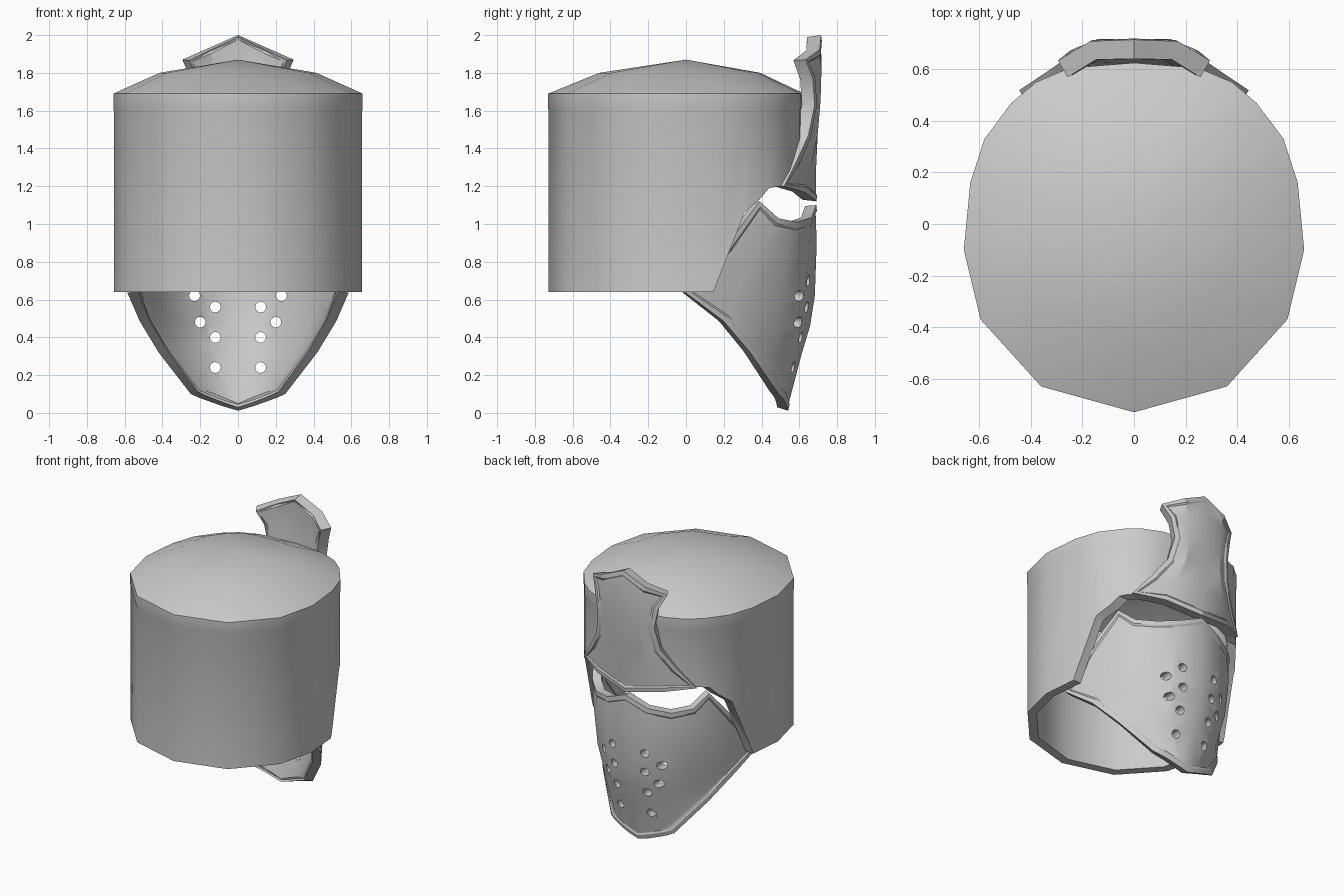
import bpy, bmesh, math
from mathutils import Matrix

if "Cube" in bpy.data.objects:
    bpy.data.objects.remove(bpy.data.objects["Cube"])


def make_object(name, bm):
    mesh = bpy.data.meshes.new(name)
    bm.to_mesh(mesh)
    bm.free()
    ob = bpy.data.objects.new(name, mesh)
    bpy.context.collection.objects.link(ob)
    return ob


def activate(ob):
    bpy.ops.object.select_all(action='DESELECT')
    ob.select_set(True)
    bpy.context.view_layer.objects.active = ob


def thicken(ob, t, even):
    activate(ob)
    m = ob.modifiers.new("thickness", 'SOLIDIFY')
    m.thickness, m.offset, m.use_even_offset = t, -1, even
    bpy.ops.object.modifier_apply(modifier=m.name)


def cut(ob, cutter):
    activate(ob)
    m = ob.modifiers.new("cut", 'BOOLEAN')
    m.operation, m.object, m.solver = 'DIFFERENCE', cutter, 'EXACT'
    m.use_self = True
    bpy.ops.object.modifier_apply(modifier=m.name)
    bpy.data.objects.remove(cutter)


def smooth(ob, deg):
    activate(ob)
    bpy.ops.object.shade_smooth_by_angle(angle=math.radians(deg))


def mirrored_plate(name, rows, thickness):
    """Plate from half rows (centre to edge), with a raised border, facing +y."""
    bm = bmesh.new()
    grid = []
    for row in rows:
        full = [(-x, y, z) for x, y, z in reversed(row[1:])] + list(row)
        grid.append([bm.verts.new(p) for p in full])
    for a, b in zip(grid, grid[1:]):
        for i in range(len(a) - 1):
            # wind each face so that its normal points to +y
            f = bm.faces.new((a[i], b[i], b[i + 1], a[i + 1]))
            f.normal_update()
            if f.normal.y < 0:
                f.normal_flip()
    bm.normal_update()
    faces = bm.faces[:]
    for width, depth in ((.03, 0), (.012, -.008)):
        bmesh.ops.inset_region(bm, faces=faces, thickness=width, depth=depth,
                               use_boundary=True, use_even_offset=False)
        bm.normal_update()
    ob = make_object(name, bm)
    thicken(ob, thickness, False)
    return ob


# Helmet shell: faceted wall, small lip and shallow dome
half = [(0, -.73), (.36, -.63), (.595, -.37), (.66, -.10), (.635, .16),
        (.58, .33), (.475, .47), (.38, .55), (.25, .605), (0, .625)]
outline = half + [(-x, y) for x, y in half[-2:0:-1]]
bm = bmesh.new()
rings = []
for z, s in [(.64, .996), (1.60, .996), (1.61, 1), (1.69, 1), (1.80, .63)]:
    rings.append([bm.verts.new((x * s, y * s, z)) for x, y in outline])
n = len(outline)
for a, b in zip(rings, rings[1:]):
    for i in range(n):
        j = (i + 1) % n
        bm.faces.new((a[i], a[j], b[j], b[i]))
apex = bm.verts.new((0, 0, 1.87))
for i in range(n):
    bm.faces.new((rings[-1][i], rings[-1][(i + 1) % n], apex))
shell = make_object("helmet_shell", bm)
thicken(shell, 0.06, True)

# Face opening cut through the shell
profile = [(.09, .5), (.145, .64), (.31, 1.06), (.39, 1.13), (.44, 1.19),
           (.55, 1.21), (1, 1.21), (1, .5)]
bm = bmesh.new()
face = bm.faces.new([bm.verts.new((-1, y, z)) for y, z in profile])
ext = bmesh.ops.extrude_face_region(bm, geom=[face])
bmesh.ops.translate(bm, vec=(2, 0, 0),
                    verts=[v for v in ext['geom'] if isinstance(v, bmesh.types.BMVert)])
bmesh.ops.recalc_face_normals(bm, faces=bm.faces[:])
cut(shell, make_object("opening_cutter", bm))
smooth(shell, 35)

# Brow plate: (centre z, edge z, half width, centre y)
brow = [(2.0, 1.87, .295, .715), (1.88, 1.77, .25, .725), (1.68, 1.63, .225, .72),
        (1.48, 1.47, .255, .705), (1.30, 1.34, .34, .697), (1.12, 1.20, .445, .69)]
rows = []
for zc, ze, w, y in brow:
    row = []
    for u in (0, .58, 1):
        x = u * w
        row.append((x, y - max(0, x - .16) * .6, zc + (ze - zc) * u))
    rows.append(row)
smooth(mirrored_plate("brow_plate", rows, 0.075), 25)

# Lower face mask: rows from eye line to chin, centre to side
mask_rows = [
    [(0, .69, 1.10), (.16, .665, 1.035), (.30, .59, 1.01), (.40, .49, 1.03), (.46, .39, 1.12)],
    [(0, .70, .90), (.19, .66, .86), (.36, .54, .84), (.48, .385, .85), (.555, .21, .88)],
    [(0, .69, .62), (.20, .63, .59), (.36, .50, .58), (.50, .27, .60), (.585, .0, .635)],
    [(0, .665, .46), (.19, .61, .45), (.32, .50, .45), (.44, .34, .46), (.52, .20, .485)],
    [(0, .62, .31), (.17, .58, .31), (.28, .50, .31), (.36, .42, .31), (.42, .34, .32)],
    [(0, .54, .012), (.08, .535, .035), (.15, .525, .06), (.205, .51, .08), (.25, .49, .10)],
]
mask = mirrored_plate("face_mask", mask_rows, 0.06)

# Breathing holes
bm = bmesh.new()
for hx, hz in [(.13, .70), (.23, .62), (.12, .56), (.20, .48), (.12, .40), (.12, .24)]:
    for s in (-1, 1):
        bmesh.ops.create_cone(bm, cap_ends=True, segments=12, radius1=.029, radius2=.029, depth=.6,
                              matrix=Matrix.Translation((s * hx, .6, hz)) @ Matrix.Rotation(math.pi / 2, 4, 'X'))
bmesh.ops.recalc_face_normals(bm, faces=bm.faces[:])
cut(mask, make_object("hole_cutter", bm))
smooth(mask, 32)
